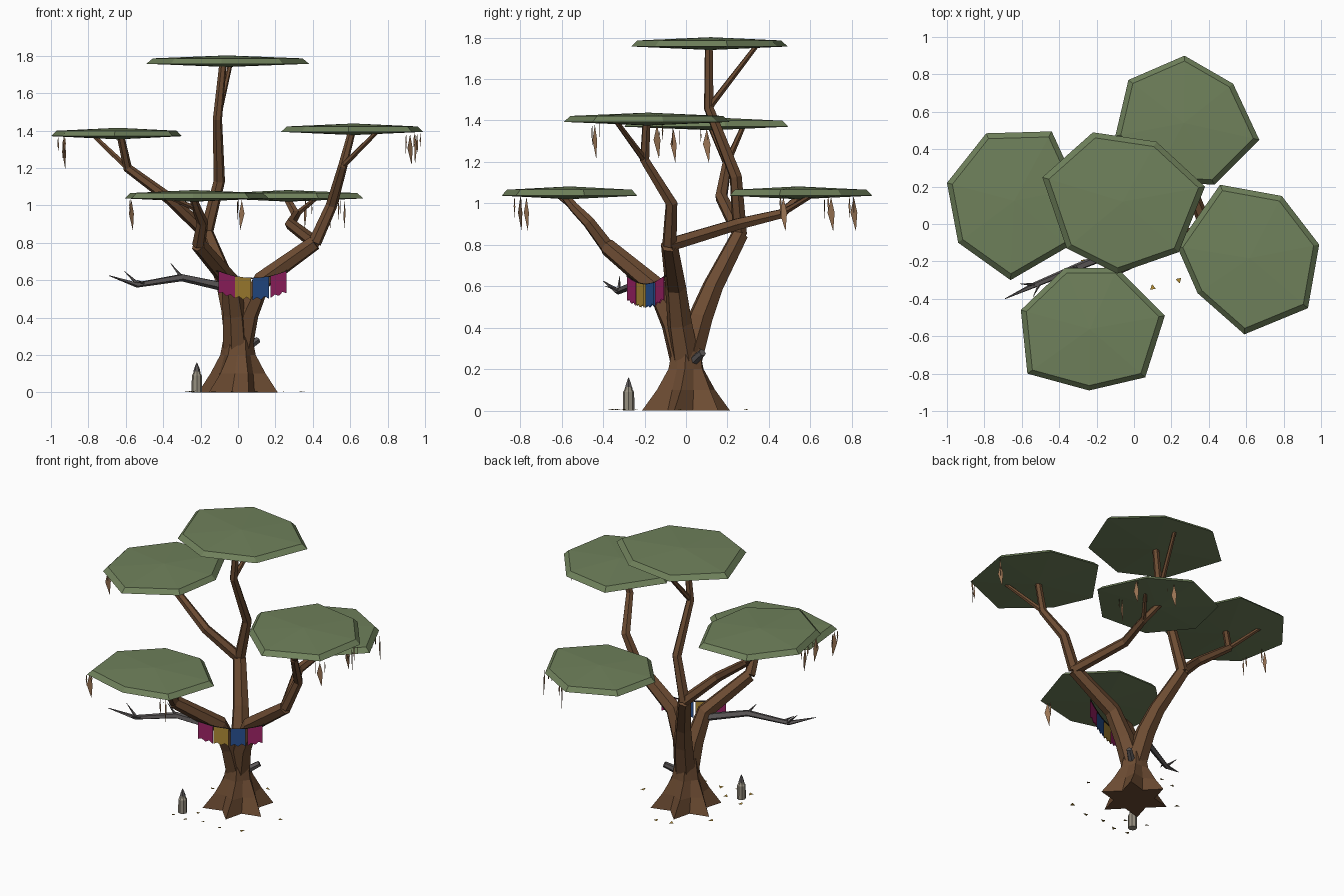
import bpy, bmesh, random
from math import pi, cos, sin
from mathutils import Vector

random.seed(4)
cube = bpy.data.objects.get("Cube")
if cube:
    bpy.data.objects.remove(cube, do_unlink=True)


def material(name, rgb):
    m = bpy.data.materials.new(name)
    m.use_nodes = True
    m.diffuse_color = (*rgb, 1)
    m.node_tree.nodes["Principled BSDF"].inputs["Base Color"].default_value = (*rgb, 1)
    return m


green = material("leaf green", (0.16, 0.22, 0.105))
bark = material("bark brown", (0.15, 0.071, 0.032))
dead = material("dead wood grey", (0.11, 0.10, 0.10))
tan = material("dry vine tan", (0.33, 0.18, 0.09))
stone = material("pale stone", (0.31, 0.28, 0.22))
magenta = material("magenta cloth", (0.33, 0.016, 0.13))
ochre = material("ochre cloth", (0.42, 0.25, 0.035))
blue = material("blue cloth", (0.02, 0.08, 0.28))
dark = material("dark cord", (0.03, 0.022, 0.018))


def finish(name, bm, mat):
    """Turn a bmesh into a flat shaded object."""
    bmesh.ops.recalc_face_normals(bm, faces=bm.faces)
    mesh = bpy.data.meshes.new(name)
    bm.to_mesh(mesh)
    bm.free()
    mesh.materials.append(mat)
    ob = bpy.data.objects.new(name, mesh)
    bpy.context.collection.objects.link(ob)
    return ob


def loft(bm, rings, caps=True):
    """Join rings of points with quads, and close both ends."""
    rows = [[bm.verts.new(p) for p in ring] for ring in rings]
    n = len(rows[0])
    for a, b in zip(rows, rows[1:]):
        for i in range(n):
            j = (i + 1) % n
            bm.faces.new((a[i], a[j], b[j], b[i]))
    if caps:
        bm.faces.new(rows[0][::-1])
        bm.faces.new(rows[-1])
    return rows


def fan(bm, ring, tip):
    v = bm.verts.new(tip)
    for i in range(len(ring)):
        bm.faces.new((ring[i - 1], ring[i], v))


def tube(bm, path, radii, sides=6):
    """Faceted tapering limb along a path."""
    pts = [Vector(p) for p in path]
    side = None
    rings = []
    for i, p in enumerate(pts):
        t = (pts[min(i + 1, len(pts) - 1)] - pts[max(i - 1, 0)]).normalized()
        ref = side if side else Vector((1, 0.2, 0))
        side = (ref - t * ref.dot(t)).normalized()
        up = t.cross(side)
        rings.append([p + radii[i] * (side * cos(2 * pi * k / sides) + up * sin(2 * pi * k / sides))
                      for k in range(sides)])
    loft(bm, rings)


def limb(name, mat, *parts, sides=6):
    bm = bmesh.new()
    for path, radii in parts:
        tube(bm, path, radii, sides)
    finish(name, bm, mat)


# Flared trunk base with six root points
bm = bmesh.new()
rings = []
for z, tip, notch, twist in ((0, .22, .125, 0), (.1, .15, .105, .1), (.2, .095, .08, .2), (.33, .07, .066, .3)):
    rings.append([((tip, notch)[k % 2] * cos(pi / 4 + k * pi / 6 + twist),
                   (tip, notch)[k % 2] * sin(pi / 4 + k * pi / 6 + twist), z) for k in range(12)])
loft(bm, rings)
finish("trunk_base", bm, bark)

# Three thick limbs that split from the trunk
fork_left = (.41, -.08, .8)
fork_back = (-.17, .26, .85)
fork_front = (-.21, -.38, .79)
thick = (.07, .062, .052, .042)
limb("left_limb", bark, ([(.01, 0, .24), (.05, -.03, .42), (.13, -.05, .6), fork_left], thick))
limb("back_limb", bark, ([(0, .01, .24), (-.03, .07, .45), (-.07, .13, .6), fork_back], thick))
limb("front_limb", bark, ([(-.01, -.01, .24), (-.02, -.06, .42), (-.04, -.14, .59), fork_front], thick))

# Thinner branches, each with a twig, that hold the canopies
medium = (.036, .031, .025, .02)
twig = (.017, .012)
limb("left_branch", bark,
     ([fork_left, (.5, -.07, 1), (.56, -.2, 1.21), (.61, -.19, 1.4)], medium),
     ([(.56, -.2, 1.21), (.75, -.34, 1.4)], twig))
limb("back_left_branch", bark,
     ([fork_left, (.28, .25, .9), (.31, .46, .95), (.26, .56, 1.04)], medium),
     ([(.31, .46, .95), (.42, .61, 1.04)], twig))
limb("top_branch", bark,
     ([fork_back, (-.1, .24, 1.13), (-.11, .11, 1.46), (-.08, .11, 1.76)], medium),
     ([(-.11, .11, 1.46), (-.04, .34, 1.76)], twig))
limb("right_branch", bark,
     ([fork_back, (-.36, .17, 1.03), (-.59, .2, 1.2), (-.63, .12, 1.38)], medium),
     ([(-.59, .2, 1.2), (-.78, .28, 1.38)], twig))
limb("front_branch", bark,
     ([fork_front, (-.19, -.47, .91), (-.22, -.54, .98), (-.24, -.59, 1.04)], medium),
     ([(-.22, -.54, .98), (-.36, -.62, 1.04)], twig))

# Bare grey branch and cut stub
limb("dead_branch", dead,
     ([(-.05, -.13, .56), (-.3, -.23, .615), (-.54, -.33, .575), (-.69, -.4, .625)], (.026, .021, .015, .002)),
     ([(-.3, -.23, .615), (-.36, -.24, .69)], (.011, .001)),
     ([(-.53, -.325, .575), (-.61, -.32, .65)], (.011, .001)),
     ([(-.5, -.31, .58), (-.54, -.39, .6)], (.01, .001)), sides=5)
limb("cut_stub", dead, ([(.04, .03, .235), (.105, .08, .28)], (.024, .019)))


def canopy(name, z, outline):
    """Flat seven sided crown with a bevelled rim."""
    mid = sum((Vector(p) for p in outline), Vector((0, 0))) / len(outline)

    def ring(scale, h):
        return [(*(mid + (Vector(p) - mid) * scale), h) for p in outline]

    bm = bmesh.new()
    rows = loft(bm, [ring(1, z - .005), ring(.92, z + .024)], caps=False)
    fan(bm, rows[0], (*mid, z - .022))
    fan(bm, rows[1], (*mid, z + .04))
    finish(name, bm, green)


canopy("top_canopy", 1.762, [(-.22, .49), (.12, .44), (.38, .2), (.24, -.15), (-.09, -.265), (-.36, -.13), (-.49, .25)])
canopy("back_left_canopy", 1.042, [(.27, .9), (.53, .75), (.67, .45), (.43, .21), (.1, .23), (-.1, .47), (-.03, .77)])
canopy("right_canopy", 1.375, [(-.79, .485), (-.44, .495), (-.3, .19), (-.35, -.12), (-.66, -.3), (-.94, -.1), (-1, .22)])
canopy("left_canopy", 1.398, [(.46, .21), (.79, .15), (.99, -.11), (.93, -.45), (.59, -.59), (.34, -.37), (.23, -.12)])
canopy("front_canopy", 1.042, [(-.37, -.235), (-.09, -.235), (.165, -.49), (.06, -.82), (-.24, -.89), (-.57, -.8), (-.605, -.46)])

# Dry vines hanging from the crown rims
bm = bmesh.new()
for x, y, z in ((-.57, -.77, 1.04), (.02, -.8, 1.04), (.92, -.44, 1.39), (.95, -.14, 1.39),
                (-.96, .1, 1.37), (-.93, -.06, 1.37), (.57, .7, 1.04), (.36, .81, 1.04), (.49, .47, 1.04)):
    for k, length in enumerate((.165, .09, .12)):
        a = random.uniform(0, pi)
        side = Vector((cos(a), sin(a), 0)) * (.018, .005, .005)[k]
        top = Vector((x + (k and random.uniform(-.035, .035)), y + (k and random.uniform(-.035, .035)), z))
        if k == 0:
            top.z -= .01
        waist = top - Vector((0, 0, length * .45))
        tip = top - Vector((0, 0, length)) + side * .6
        bm.faces.new([bm.verts.new(p) for p in (top, waist + side, tip, waist - side)])
finish("hanging_vines", bm, tan)

# Cord with four cloth flags
start, end = Vector((-.115, -.285, .65)), Vector((.265, -.1, .65))


def cord_point(t):
    return start.lerp(end, t) - Vector((0, 0, .16 * t * (1 - t)))


limb("flag_cord", dark, ([cord_point(k / 8) for k in range(9)], [.004] * 9),
     ([start, (-.08, -.15, .63)], (.004, .004)), ([end, (.2, -.05, .65)], (.004, .004)), sides=4)
out = Vector((.44, -.9, 0)) * .006
for n, (t, mat) in enumerate(((.03, magenta), (.26, ochre), (.51, blue), (.76, magenta))):
    bm = bmesh.new()
    for s in (0, 1):
        a, b = cord_point(t) + out * s, cord_point(t + .22) + out * s
        drop = [Vector((0, 0, d)) for d in (.115, .103, .117, .102, .116)]
        hem = [a.lerp(b, k / 4) - d for k, d in enumerate(drop)]
        bm.faces.new([bm.verts.new(p) for p in [b, a] + hem])
    finish(f"flag_{n + 1}", bm, mat)

# Small stone marker with a pointed cap
bm = bmesh.new()
loft(bm, [[(r * cos(k * pi / 4) - .22, r * sin(k * pi / 4) - .277, z) for k in range(8)]
          for z, r in ((0, .028), (.09, .027), (.1, .02), (.115, .017))])
finish("stone_marker", bm, stone)
bm = bmesh.new()
loft(bm, [[(r * cos(k * pi / 3) - .22, r * sin(k * pi / 3) - .277, z) for k in range(6)]
          for z, r in ((.113, .019), (.135, .012), (.16, .001))])
finish("marker_cap", bm, dead)

# Fallen leaves on the ground
bm = bmesh.new()
for x, y in ((.1, -.34), (.24, -.3), (.34, -.03), (.02, .29), (-.13, -.24), (-.14, -.36),
             (-.03, -.33), (-.26, .1), (-.08, .27), (-.27, -.2), (-.24, -.35)):
    a = random.uniform(0, pi)
    bm.faces.new([bm.verts.new((x + .018 * cos(a + k * 2.1), y + .018 * sin(a + k * 2.1), .003 + .003 * k))
                  for k in range(3)])
finish("fallen_leaves", bm, ochre)
